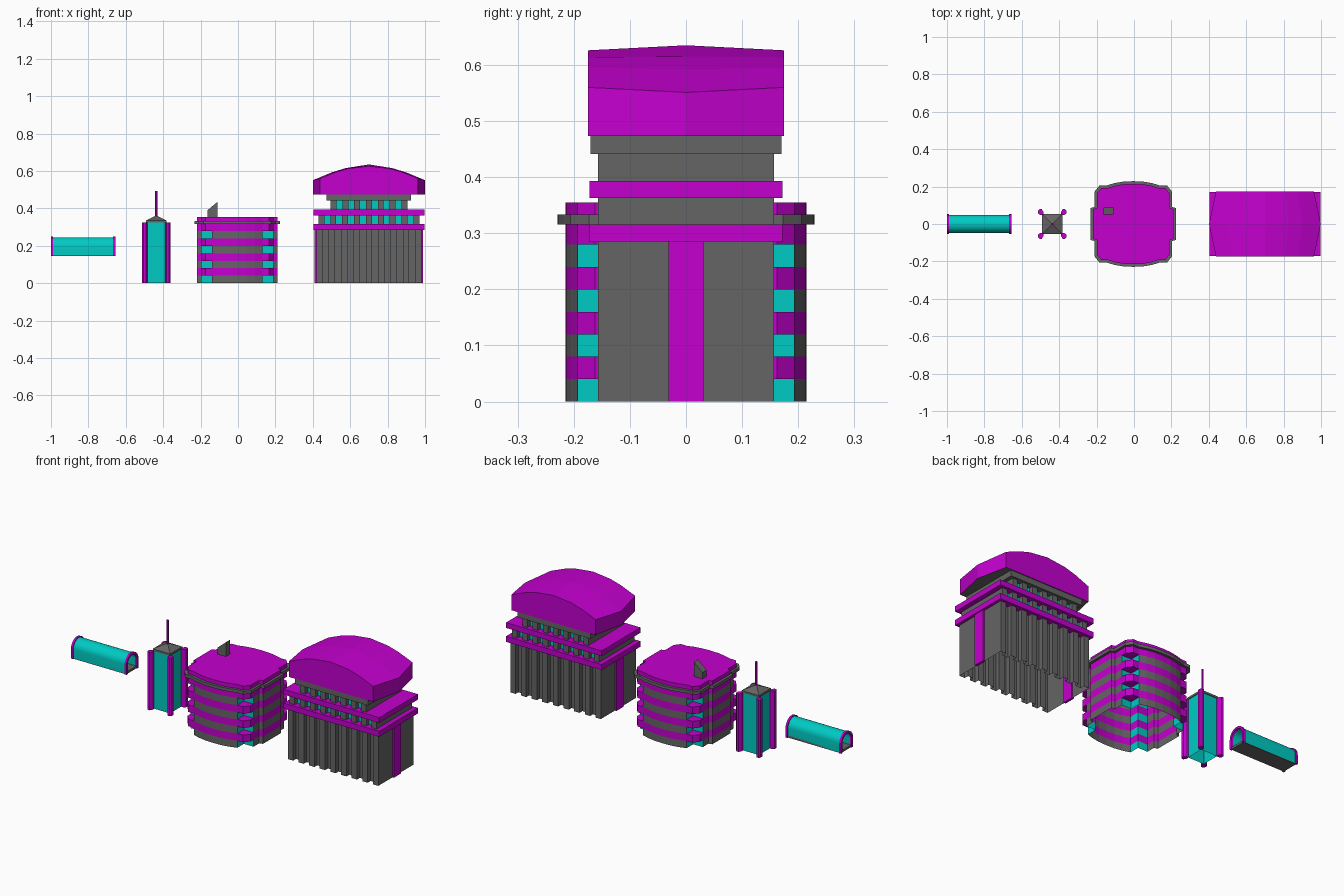
import bpy, bmesh, math

if "Cube" in bpy.data.objects:
    bpy.data.objects.remove(bpy.data.objects["Cube"])

COLORS = {"magenta": (0.55, 0.0, 0.62, 1), "cyan": (0.0, 0.6, 0.55, 1), "grey": None}
MATS = {}
for key, col in COLORS.items():
    MATS[key] = bpy.data.materials.new(key)
    MATS[key].diffuse_color = col or (0.13, 0.13, 0.13, 1)


def finish(name, bm, color, alt=None):
    bmesh.ops.recalc_face_normals(bm, faces=bm.faces)
    me = bpy.data.meshes.new(name)
    bm.to_mesh(me)
    bm.free()
    me.materials.append(MATS[color])
    if alt:
        me.materials.append(MATS[alt])
    ob = bpy.data.objects.new(name, me)
    bpy.context.collection.objects.link(ob)
    return ob


def prism(name, plan, z0, z1, color="grey", bottom=True, top=True, alt=None, is_alt=None,
          place=lambda u, v, w: (u, v, w)):
    """Extrude a closed outline; walls chosen by is_alt take the second colour."""
    bm = bmesh.new()
    lo = [bm.verts.new(place(u, v, z0)) for u, v in plan]
    hi = [bm.verts.new(place(u, v, z1)) for u, v in plan]
    n = len(plan)
    for i in range(n):
        j = (i + 1) % n
        f = bm.faces.new((lo[i], lo[j], hi[j], hi[i]))
        mid = ((plan[i][0] + plan[j][0]) / 2, (plan[i][1] + plan[j][1]) / 2)
        if is_alt and is_alt(*mid):
            f.material_index = 1
    if bottom:
        bm.faces.new(lo[::-1])
    if top:
        bm.faces.new(hi)
    return finish(name, bm, color, alt)


def rect(cx, hx, hy, cy=0):
    return [(cx - hx, cy - hy), (cx + hx, cy - hy), (cx + hx, cy + hy), (cx - hx, cy + hy)]


def four_way(cx, quarter):
    """Mirror a quarter outline (running from +y axis to +x axis) into a full loop."""
    q = quarter
    loop = q + [(x, -y) for x, y in q[::-1]] + [(-x, -y) for x, y in q] + [(-x, y) for x, y in q[::-1]]
    out = []
    for x, y in loop:
        p = (x + cx, y)
        if not out or math.dist(out[-1], p) > 1e-5:
            out.append(p)
    return out[:-1] if math.dist(out[0], out[-1]) < 1e-5 else out


def ribbed(cx, hx, y_out, y_in, n):
    """Rectangle whose front and back are notched into n alternating ribs and gaps."""
    step, front = 2 * hx / n, []
    for i in range(n):
        y = y_out if i % 2 == 0 else y_in
        front += [(cx - hx + i * step, -y), (cx - hx + (i + 1) * step, -y)]
    return front + [(x, -y) for x, y in front[::-1]]


# ---- Glazed walkway tube ----
def along_x(u, v, w):
    return (w, u, v)


def arch(r_out, r_in, base):
    def path(r):
        arc = [(r * math.cos(math.pi * i / 16), 0.197 + r * math.sin(math.pi * i / 16)) for i in range(17)]
        return [(r, base)] + arc + [(-r, base)]
    return path(r_out) + path(r_in)[::-1]


tube = prism("walkway_glazing", arch(0.048, 0.043, 0.147), -0.992, -0.663, "cyan", place=along_x)
prism("walkway_floor", rect(0, 0.048, 0.006, 0.151), -0.995, -0.66, place=along_x)
for i, x in enumerate((-1.0, -0.667)):
    prism(f"walkway_end_frame_{i}", arch(0.053, 0.041, 0.145), x, x + 0.012, "magenta", place=along_x)

# ---- Lift tower with mast ----
TX = -0.437
prism("tower_glass", rect(TX, 0.05, 0.05), 0, 0.325, "cyan", bottom=False)
for sx in (-1, 1):
    for sy in (-1, 1):
        post = [(0.048, 0.048), (0.064, 0.048), (0.075, 0.055), (0.075, 0.072), (0.068, 0.079),
                (0.056, 0.079), (0.048, 0.066)]
        prism("tower_corner_post", [(TX + sx * x, sy * y) for x, y in post], 0, 0.325, "magenta")
prism("tower_cap", rect(TX, 0.054, 0.054), 0.325, 0.336)
bm = bmesh.new()
base = [bm.verts.new((x, y, 0.336)) for x, y in rect(TX, 0.054, 0.054)]
apex = bm.verts.new((TX, 0, 0.362))
for i in range(4):
    bm.faces.new((base[i], base[(i + 1) % 4], apex))
finish("tower_pyramid_roof", bm, "grey")
mast = [(TX + 0.006 * math.cos(math.pi * i / 4), 0.006 * math.sin(math.pi * i / 4)) for i in range(8)]
prism("tower_mast", mast, 0.352, 0.492, "magenta")

# ---- Banded block with corner balconies ----
BX = -0.004
ARC = [(0, 0.215), (0.05, 0.213), (0.095, 0.205), (0.135, 0.193)]
SIDE = [(0.195, 0.085), (0.215, 0.08), (0.215, 0)]
WALL = four_way(BX, ARC + [(0.135, 0.135), (0.195, 0.135)] + SIDE)
FULL = four_way(BX, ARC + [(0.17, 0.193), (0.195, 0.162)] + SIDE)
BALCONY = [(0.135, 0.135), (0.135, 0.193), (0.17, 0.193), (0.195, 0.162), (0.195, 0.135)]


def in_recess(x, y):
    return 0.13 < abs(x - BX) < 0.19 and 0.13 < abs(y) < 0.18


for k in range(4):
    z = 0.08 * k
    zt = min(z + 0.08, 0.316)
    prism(f"block_wall_{k}", WALL, z, z + 0.04, bottom=False, top=False, alt="cyan", is_alt=in_recess)
    prism(f"block_band_{k}", WALL, z + 0.04, zt, "magenta", bottom=False, top=False)
    for sx in (-1, 1):
        for sy in (-1, 1):
            prism(f"block_balcony_{k}", [(BX + sx * x, sy * y) for x, y in BALCONY], z + 0.04, zt, "magenta")
prism("block_cornice", [(BX + (x - BX) * 1.065, y * 1.065) for x, y in FULL], 0.316, 0.333)
prism("block_roof", FULL, 0.333, 0.355, "magenta")
prism("block_roof_hatch", [(-0.163, 0.35), (-0.11, 0.35), (-0.11, 0.435), (-0.163, 0.39)], 0.05, 0.087,
      place=lambda u, v, w: (u, w, v))

# ---- Hall with ribbed walls and arched roof ----
HX = 0.7
prism("hall_ribbed_walls", ribbed(HX, 0.281, 0.157, 0.132, 17), 0, 0.285, bottom=False, top=False)
for s in (-1, 1):
    prism("hall_end_strip", rect(HX + s * 0.283, 0.007, 0.031), 0, 0.285, "magenta")
prism("hall_lower_ledge", rect(HX, 0.297, 0.172), 0.285, 0.316, "magenta")
prism("hall_lower_windows", ribbed(HX, 0.27, 0.157, 0.132, 17), 0.316, 0.363, alt="cyan",
      is_alt=lambda x, y: 0.131 < abs(y) < 0.133)
prism("hall_upper_ledge", rect(HX, 0.297, 0.172), 0.363, 0.393, "magenta")
prism("hall_upper_windows", ribbed(HX, 0.205, 0.157, 0.132, 13), 0.393, 0.441, alt="cyan",
      is_alt=lambda x, y: 0.131 < abs(y) < 0.133)
prism("hall_eave_slab", rect(HX, 0.226, 0.17), 0.441, 0.473)

# Roof: arched in x, slightly crowned at the middle row, ends pointed outward
half = [(1.0, 0.551), (0.67, 0.592), (0.42, 0.615), (0, 0.635)]
profile = [(-t, z) for t, z in half] + [(t, z) for t, z in half[-2::-1]]
bm = bmesh.new()
tops, lows = [], []
for y, reach, drop in ((-0.175, 0.262, 0.0), (0, 0.299, 0), (0.175, 0.262, 0.0)):
    span = 0 if y == 0 else 1
    tops.append([bm.verts.new((HX + t * reach, y, z + span * (0.018 * abs(t) - 0.009))) for t, z in profile])
    lows.append([bm.verts.new((HX + t * reach, y, 0.473)) for t, _ in profile])
m = len(profile)
for r in range(2):
    for i in range(m - 1):
        bm.faces.new((tops[r][i], tops[r][i + 1], tops[r + 1][i + 1], tops[r + 1][i]))
        soffit = bm.faces.new((lows[r][i], lows[r + 1][i], lows[r + 1][i + 1], lows[r][i + 1]))
        soffit.material_index = 1
    for i in (0, m - 1):
        bm.faces.new((tops[r][i], tops[r + 1][i], lows[r + 1][i], lows[r][i]))
for r in (0, 2):
    for i in range(m - 1):
        bm.faces.new((tops[r][i], lows[r][i], lows[r][i + 1], tops[r][i + 1]))
finish("hall_arched_roof", bm, "magenta", "grey")

# Smooth the walkway vault only
bpy.context.view_layer.objects.active = tube
tube.select_set(True)
bpy.ops.object.shade_smooth_by_angle(angle=math.radians(30))

for m in bpy.data.materials:
    if m.users and not m.is_grease_pencil:
        m.use_nodes = True
        m.node_tree.nodes["Principled BSDF"].inputs["Base Color"].default_value = m.diffuse_color
